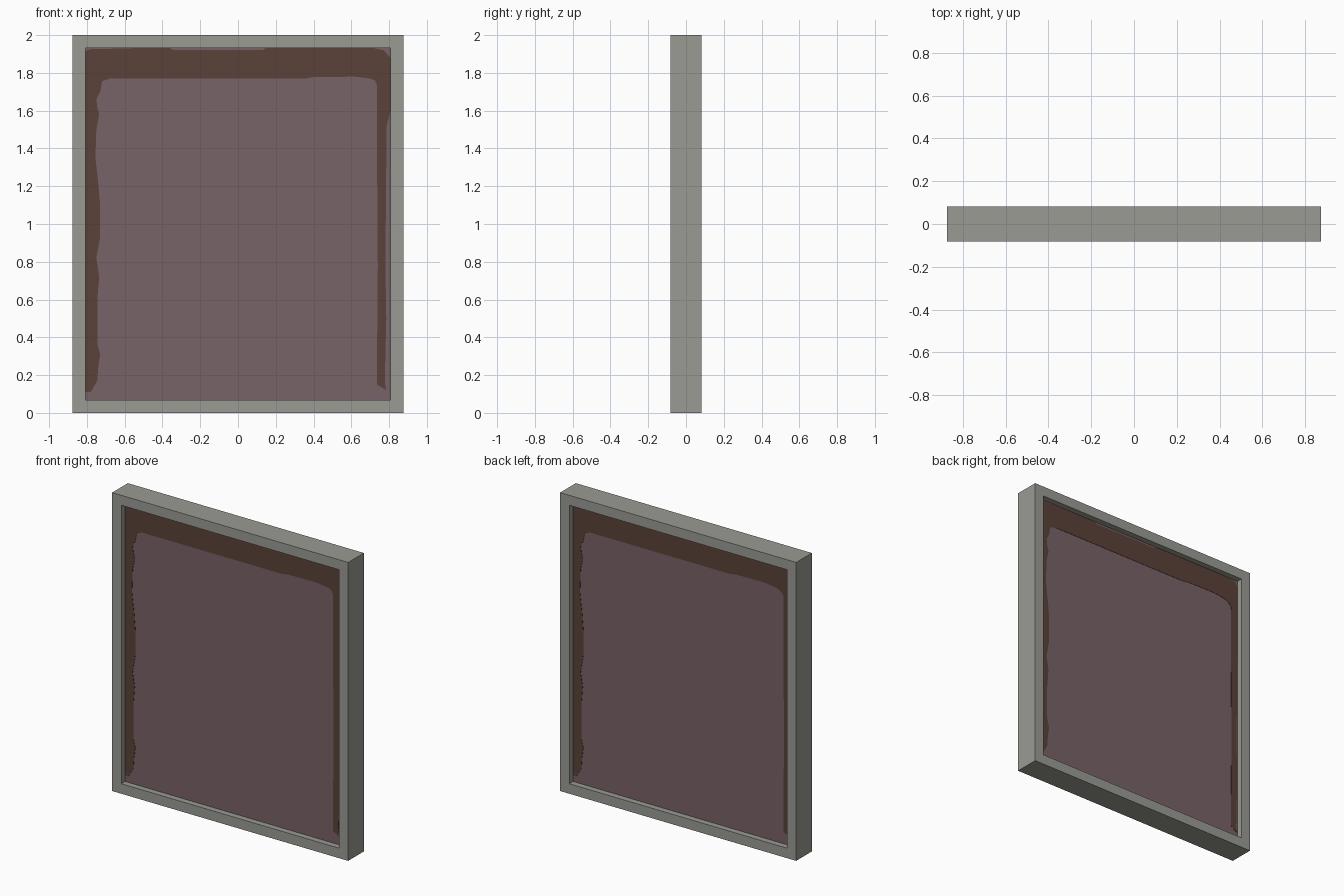
import bpy, bmesh

if "Cube" in bpy.data.objects:
    bpy.data.objects.remove(bpy.data.objects["Cube"])


def srgb(r, g, b):
    def lin(c):
        c /= 255
        return c / 12.92 if c < 0.04045 else ((c + 0.055) / 1.055) ** 2.4
    return (lin(r), lin(g), lin(b), 1)


def material(name, rgb):
    m = bpy.data.materials.new(name)
    m.diffuse_color = srgb(*rgb)
    m.use_nodes = True
    m.node_tree.nodes["Principled BSDF"].inputs["Base Color"].default_value = m.diffuse_color
    return m


def finish(name, bm, mat):
    bmesh.ops.recalc_face_normals(bm, faces=bm.faces[:])
    me = bpy.data.meshes.new(name)
    bm.to_mesh(me)
    bm.free()
    me.materials.append(mat)
    ob = bpy.data.objects.new(name, me)
    bpy.context.collection.objects.link(ob)
    return ob


grey = material("frame grey", (155, 155, 148))
mauve = material("pane mauve", (119, 98, 103))
brown = material("grime brown", (91, 66, 57))

W, H, D = 0.875, 2.0, 0.083      # outer half width, height, half depth
IW, B = 0.807, 0.067             # opening half width, rail height
PANE = 0.043                     # pane half thickness

# Frame: mitred rectangular ring
bm = bmesh.new()


def loop(w, z0, z1, y):
    return [bm.verts.new((x, y, z)) for x, z in ((-w, z0), (w, z0), (w, z1), (-w, z1))]


rings = [loop(W, 0, H, -D), loop(W, 0, H, D), loop(IW, B, H - B, D), loop(IW, B, H - B, -D)]
for k in range(4):
    a, b = rings[k], rings[(k + 1) % 4]
    for i in range(4):
        j = (i + 1) % 4
        bm.faces.new((a[i], a[j], b[j], b[i]))
finish("window_frame", bm, grey)

# Pane: thin slab inside the opening
bm = bmesh.new()
bmesh.ops.create_cube(bm, size=1)
for v in bm.verts:
    v.co = (v.co.x * 2 * IW, v.co.y * 2 * PANE, 1 + v.co.z * (H - 2 * B))
finish("window_pane", bm, mauve)

# Grime border outline (x, z): outer edge, then the wavy inner edge
outer = [(-IW, .11), (-IW, 1.915), (-.785, 1.925), (-.54, 1.931), (-.36, 1.931),
         (-.34, 1.92), (.13, 1.921), (.15, 1.933), (.71, 1.933), (.77, 1.92),
         (IW, 1.88), (IW, 1.6), (.787, 1.52), (.78, .78), (.785, .5), (.777, .16),
         (.785, .12)]
inner = [(.735, .15), (.74, .78), (.735, 1.53), (.737, 1.73), (.725, 1.76), (.7, 1.77),
         (.62, 1.78), (.4, 1.778), (.36, 1.77), (-.68, 1.77), (-.72, 1.755),
         (-.73, 1.7), (-.75, 1.66), (-.745, 1.62), (-.735, 1.58), (-.75, 1.5),
         (-.755, 1.35), (-.74, 1.22), (-.73, 1.1), (-.73, .93), (-.75, .82),
         (-.735, .72), (-.745, .6), (-.745, .37), (-.73, .31), (-.74, .24),
         (-.745, .17), (-.78, .11)]


def grime(name, side, shift):
    """Thin plate on the front (side=1) or turned round to the back (side=-1)."""
    bm = bmesh.new()
    vs = []
    for x, z in outer + inner:
        if x > 0.73:
            x = min(x + shift, IW)
        vs.append(bm.verts.new((x * side, -side * PANE, z)))
    f = bm.faces.new(vs)
    ext = bmesh.ops.extrude_face_region(bm, geom=[f])["geom"]
    for v in ext:
        if isinstance(v, bmesh.types.BMVert):
            v.co.y -= side * 0.002
    finish(name, bm, brown)


grime("front_grime_border", 1, 0)
grime("back_grime_border", -1, 0.018)
